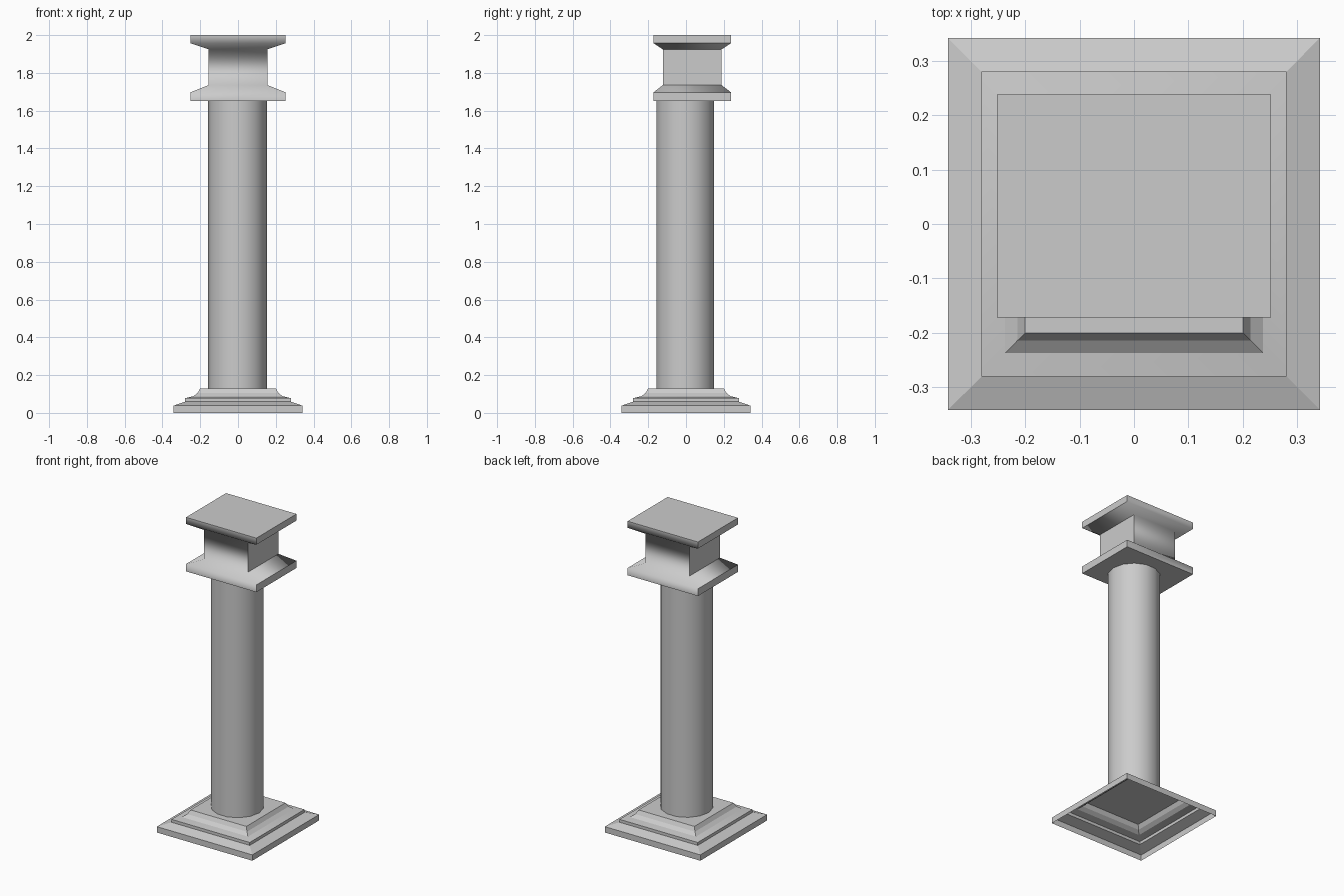
import bpy, bmesh
from math import cos, sin, tau, radians

cube = bpy.data.objects.get("Cube")
if cube:
    bpy.data.objects.remove(cube)

# Stone material
stone = bpy.data.materials.new("grey_stone")
stone.use_nodes = True
grey = (0.6, 0.6, 0.6, 1)
stone.diffuse_color = grey
stone.node_tree.nodes["Principled BSDF"].inputs["Base Color"].default_value = grey


def loft(name, rings, bottom, angle):
    """Join matching rings of points into a skin, closed at the top."""
    bm = bmesh.new()
    loops = [[bm.verts.new(p) for p in ring] for ring in rings]
    n = len(loops[0])
    for low, high in zip(loops, loops[1:]):
        for i in range(n):
            j = (i + 1) % n
            bm.faces.new((low[i], low[j], high[j], high[i]))
    bm.faces.new(loops[-1])
    if bottom:
        bm.faces.new(loops[0][::-1])
    mesh = bpy.data.meshes.new(name)
    bm.to_mesh(mesh)
    bm.free()
    mesh.materials.append(stone)
    obj = bpy.data.objects.new(name, mesh)
    bpy.context.collection.objects.link(obj)
    bpy.ops.object.select_all(action='DESELECT')
    obj.select_set(True)
    bpy.context.view_layer.objects.active = obj
    bpy.ops.object.shade_smooth_by_angle(angle=radians(angle))
    return obj


def rectangle(hx, hy, z, cy=0):
    return [(x * hx, cy + y * hy, z)
            for x, y in ((-1, -1), (1, -1), (1, 1), (-1, 1))]


def circle(radius, z, sides, cx, cy):
    return [(cx + radius * cos(tau * i / sides),
             cy + radius * sin(tau * i / sides), z) for i in range(sides)]


# Stepped square base, hollow underneath, with a concave upper moulding
base_profile = [(0.342, 0), (0.342, 0.038), (0.28, 0.059), (0.28, 0.078),
                (0.237, 0.088), (0.214, 0.105), (0.2, 0.13)]
loft("base", [rectangle(h, h, z) for h, z in base_profile], False, 20)

# Round shaft
loft("shaft", [circle(0.156, z, 14, -0.002, -0.004) for z in (0.13, 1.65)],
     True, 40)

# Capital: lower flange, square neck and top slab, set slightly back
wide, neck = (0.252, 0.205), (0.157, 0.156)
capital_profile = [(wide, 1.65), (wide, 1.697), (neck, 1.735),
                   (neck, 1.925), (wide, 1.957), (wide, 2.0)]
loft("capital", [rectangle(*size, z, 0.033) for size, z in capital_profile],
     True, 60)
